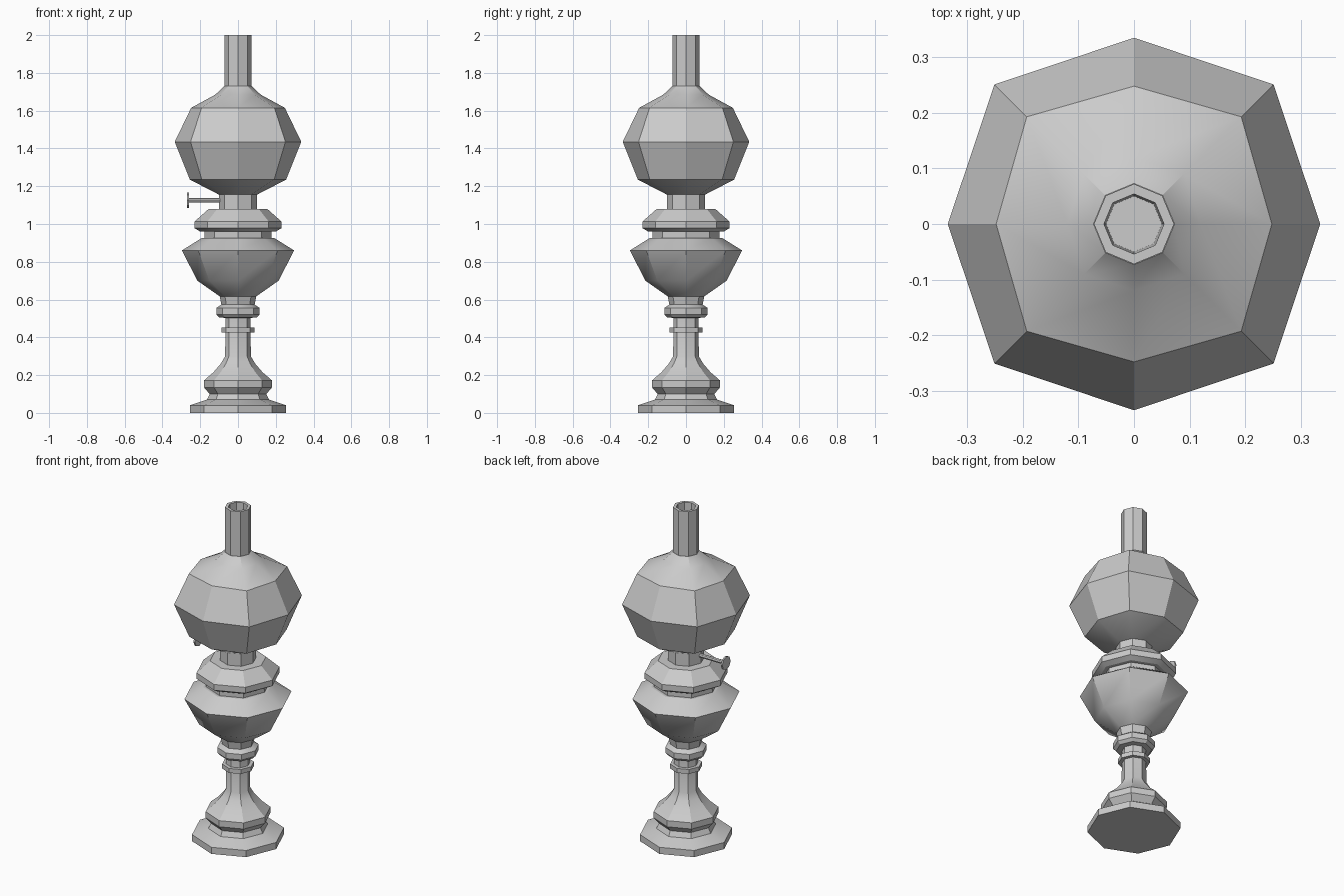
import bpy, bmesh, math

if "Cube" in bpy.data.objects:
    bpy.data.objects.remove(bpy.data.objects["Cube"], do_unlink=True)

mat = bpy.data.materials.new("plain grey")
mat.use_nodes = True
GREY = (0.6, 0.6, 0.6, 1)
mat.diffuse_color = GREY
mat.node_tree.nodes["Principled BSDF"].inputs["Base Color"].default_value = GREY


def turned(name, profile, sides=8, bulge=None):
    """Turn (radius, z) points about z; bulge scales every second corner of a ring."""
    bm = bmesh.new()
    rings = []
    for i, (r, z) in enumerate(profile):
        ring = []
        for k in range(sides):
            a = 2 * math.pi * k / sides
            q = r * (bulge[i] if bulge and k % 2 else 1)
            ring.append(bm.verts.new((q * math.cos(a), q * math.sin(a), z)))
        rings.append(ring)
    for lo, hi in zip(rings, rings[1:]):
        for k in range(sides):
            n = (k + 1) % sides
            bm.faces.new((lo[k], lo[n], hi[n], hi[k]))
    bm.faces.new(rings[0][::-1])
    bm.faces.new(rings[-1])
    bmesh.ops.recalc_face_normals(bm, faces=bm.faces)
    mesh = bpy.data.meshes.new(name)
    bm.to_mesh(mesh)
    bm.free()
    mesh.materials.append(mat)
    ob = bpy.data.objects.new(name, mesh)
    bpy.context.collection.objects.link(ob)
    bpy.ops.object.select_all(action='DESELECT')
    ob.select_set(True)
    bpy.context.view_layer.objects.active = ob
    bpy.ops.object.shade_smooth_by_angle(angle=math.radians(30))
    return ob


# Foot: plinth, waist and upper ring
turned("foot", [(.255, 0), (.255, .04), (.165, .07), (.15, .10),
                (.18, .135), (.18, .172), (.14, .172)])
# Flared stem with its collars
turned("stem", [(.18, .172), (.13, .215), (.09, .262), (.068, .30), (.066, .505)])
turned("stem_collar", [(.088, .425), (.088, .452)])
turned("stem_knop", [(.066, .503), (.098, .505), (.115, .522), (.115, .555),
                     (.088, .573), (.097, .617)])
# Oil bowl
turned("oil_bowl", [(.097, .617), (.215, .70), (.297, .86), (.193, .925)])
# Burner: neck, flange and gallery
turned("burner_neck", [(.177, .92), (.177, .965)])
turned("burner_flange", [(.20, .96), (.23, .978), (.23, 1.013), (.155, 1.08)])
turned("gallery", [(.10, 1.075), (.10, 1.165)])
# Glass globe
turned("globe", [(.10, 1.155), (.255, 1.235), (.335, 1.435), (.248, 1.615),
                 (.12, 1.685), (.073, 1.73)], bulge=[1, 1.06, 1.06, 1.1, 1.06, 1])
# Hollow chimney
turned("chimney", [(.072, 1.72), (.072, 2.0), (.054, 2.0), (.05, 1.74)])
# Wick key on the right side
for name, r, x0, x1 in (("wick_shaft", .012, -.265, -.08), ("wick_knob", .04, -.27, -.26)):
    key = turned(name, [(r, x0), (r, x1)])
    key.rotation_euler.y = math.pi / 2
    key.location.z = 1.126
